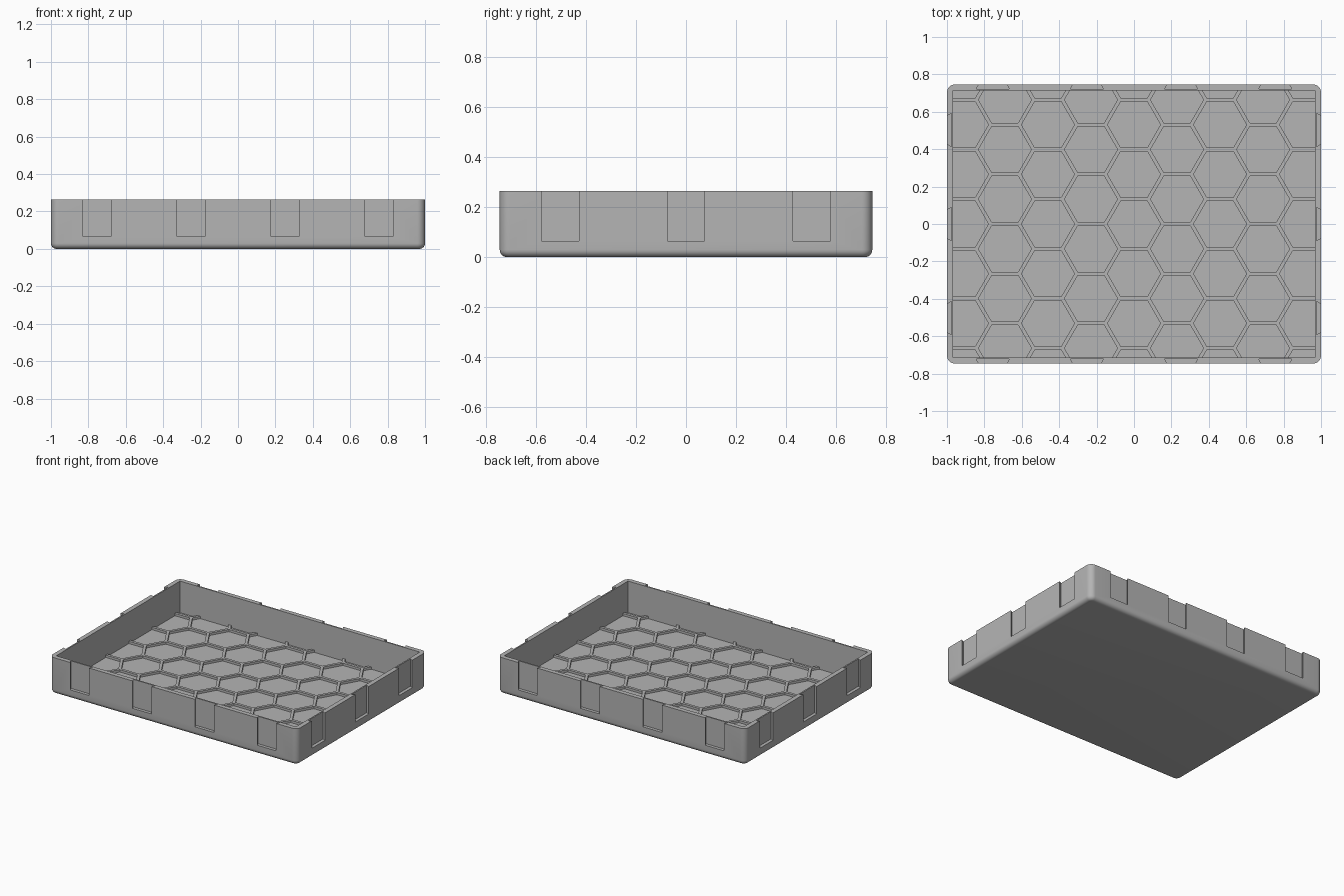
import bpy, bmesh, math
from mathutils import Matrix, Vector

if "Cube" in bpy.data.objects:
    bpy.data.objects.remove(bpy.data.objects["Cube"])

HX, HY, H = 1.0, 0.746, 0.265      # half sizes and height
WALL, FLOOR = 0.033, 0.035

grey = bpy.data.materials.new("plain grey")
grey.use_nodes = True
colour = (0.46, 0.46, 0.46, 1)
grey.diffuse_color = colour
grey.node_tree.nodes["Principled BSDF"].inputs["Base Color"].default_value = colour


def finish(bm, name):
    bmesh.ops.recalc_face_normals(bm, faces=bm.faces)
    mesh = bpy.data.meshes.new(name)
    bm.to_mesh(mesh)
    bm.free()
    mesh.materials.append(grey)
    ob = bpy.data.objects.new(name, mesh)
    bpy.context.collection.objects.link(ob)
    return ob


def box(bm, x, y, z0, z1):
    m = Matrix.Translation((0, 0, (z0 + z1) / 2)) @ Matrix.Diagonal((2 * x, 2 * y, z1 - z0, 1))
    bmesh.ops.create_cube(bm, size=1, matrix=m)


def prism(bm, outline, z0, z1):
    face = bm.faces.new([bm.verts.new((p[0], p[1], z0)) for p in outline])
    top = bmesh.ops.extrude_face_region(bm, geom=[face])["geom"]
    verts = [v for v in top if isinstance(v, bmesh.types.BMVert)]
    bmesh.ops.translate(bm, verts=verts, vec=(0, 0, z1 - z0))


def cut(ob, cutter):
    cutter.hide_render = True
    mod = ob.modifiers.new("cut", 'BOOLEAN')
    mod.operation, mod.solver, mod.object = 'DIFFERENCE', 'EXACT', cutter
    bpy.ops.object.select_all(action='DESELECT')
    bpy.context.view_layer.objects.active = ob
    ob.select_set(True)
    bpy.ops.object.modifier_apply(modifier=mod.name)
    bpy.data.objects.remove(cutter)


# Tray body: rounded upright corners, then a rounded bottom edge
bm = bmesh.new()
box(bm, HX, HY, 0, H)
upright = [e for e in bm.edges if abs(e.verts[0].co.z - e.verts[1].co.z) > 0.1]
bmesh.ops.bevel(bm, geom=upright, offset=0.042, segments=8, profile=0.5, affect='EDGES')
bottom = [e for e in bm.edges if all(v.co.z < 0.001 for v in e.verts)]
bmesh.ops.bevel(bm, geom=bottom, offset=0.03, segments=6, profile=0.5, affect='EDGES')
tray = finish(bm, "tray_body")

# Hollow and dovetail slots in the outer walls
bm = bmesh.new()
box(bm, HX - WALL, HY - WALL, FLOOR, H + 0.1)


def slot(centre, out):
    out = Vector(out)
    side = Vector((-out.y, out.x))
    base = Vector(centre)
    depth, flare = 0.023, 0.013
    shape = [(0.075 - flare, flare / 13 * 23), (0.075 + flare, -depth),
             (-0.075 - flare, -depth), (-0.075 + flare, flare / 13 * 23)]
    prism(bm, [base + side * s + out * d for s, d in shape], 0.065, H + 0.1)


for s in (-1, 1):
    for x in (-0.755, -0.252, 0.252, 0.755):
        slot((x, s * HY), (0, s))
    for y in (-0.503, 0, 0.503):
        slot((s * HX, y), (s, 0))
cut(tray, finish(bm, "tray_cutter"))

# Honeycomb ribs on the floor: a thin plate with hexagonal cells cut through
bm = bmesh.new()
box(bm, HX - WALL + 0.002, HY - WALL + 0.002, FLOOR - 0.01, FLOOR + 0.017)
ribs = finish(bm, "honeycomb_ribs")

bm = bmesh.new()
STEP = 0.23
PITCH = STEP * 2 / math.sqrt(3)
radius = (PITCH / 2 - 0.01) * 2 / math.sqrt(3)
for col in range(-4, 5):
    for row in range(-4, 4):
        cx = col * STEP
        cy = (row + (0.5 if col % 2 else 0)) * PITCH
        prism(bm, [(cx + radius * math.cos(k * math.pi / 3),
                    cy + radius * math.sin(k * math.pi / 3)) for k in range(6)],
              -0.05, 0.1)
    if col % 2 == 0:
        cy = 4 * PITCH
        if cy - PITCH / 2 < HY:
            continue
bm_cells = finish(bm, "cell_cutter")
cut(ribs, bm_cells)

# Smooth the rounded edges of the body only
bpy.ops.object.select_all(action='DESELECT')
bpy.context.view_layer.objects.active = tray
tray.select_set(True)
bpy.ops.object.shade_smooth_by_angle(angle=math.radians(35))
